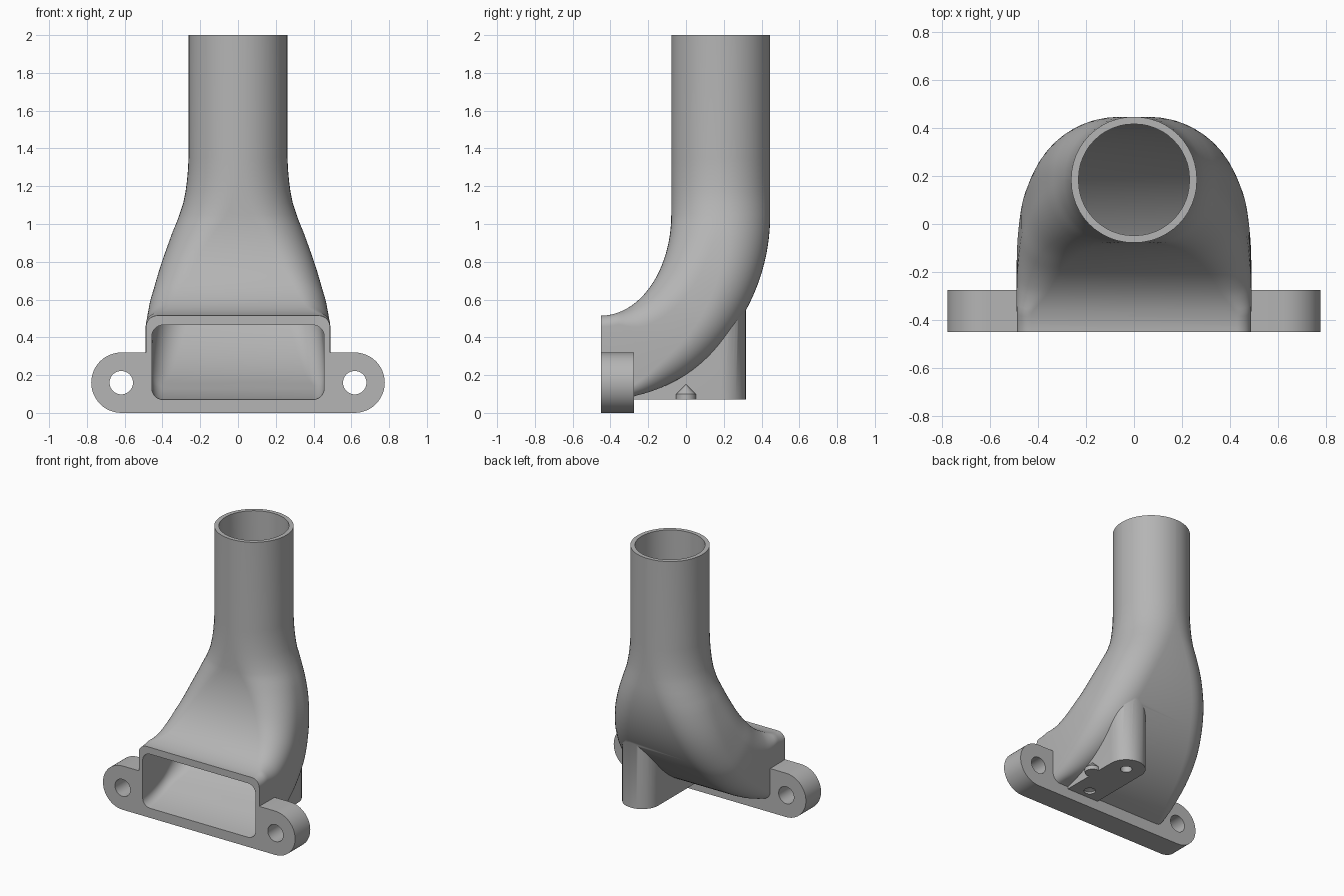
import bpy, bmesh, math
from mathutils import Vector

cube = bpy.data.objects.get("Cube")
if cube:
    bpy.data.objects.remove(cube)

grey = bpy.data.materials.new("plain grey")
grey.use_nodes = True
grey.diffuse_color = (0.46, 0.46, 0.46, 1)
grey.node_tree.nodes["Principled BSDF"].inputs["Base Color"].default_value = (0.46, 0.46, 0.46, 1)

FRONT, BACK_OF_FLANGE, BEND_Z, TOP = -0.45, -0.275, 1.05, 2.0


def make(name, bm):
    bmesh.ops.recalc_face_normals(bm, faces=bm.faces)
    mesh = bpy.data.meshes.new(name)
    bm.to_mesh(mesh)
    bm.free()
    mesh.materials.append(grey)
    obj = bpy.data.objects.new(name, mesh)
    bpy.context.collection.objects.link(obj)
    return obj


def loft(name, rings):
    bm = bmesh.new()
    loops = [[bm.verts.new(p) for p in ring] for ring in rings]
    n = len(loops[0])
    for a, b in zip(loops, loops[1:]):
        for i in range(n):
            bm.faces.new((a[i], a[(i + 1) % n], b[(i + 1) % n], b[i]))
    bm.faces.new(loops[0])
    bm.faces.new(loops[-1])
    return make(name, bm)


def circle(x, y, z, r, axis="z", n=40):
    pts = []
    for i in range(n):
        c, s = r * math.cos(math.tau * i / n), r * math.sin(math.tau * i / n)
        pts.append(Vector((x + c, y + s, z) if axis == "z" else (x + c, y, z + s)))
    return pts


def stadium(cx, half, r, n=24):
    # Outline of two half circles joined by straight sides, in the (u, v) plane
    pts = []
    for side in (1, -1):
        for i in range(n + 1):
            a = math.pi * (i / n - 0.5)
            pts.append((cx + side * (half + r * math.cos(a)), side * r * math.sin(a)))
    return pts


def curve(keys, t):
    # Smooth interpolation through (t, value) pairs
    n = len(keys)
    i = max(k for k in range(n - 1) if k == 0 or keys[k][0] <= t)

    def slope(k):
        a, b = keys[max(k - 1, 0)], keys[min(k + 1, n - 1)]
        return (b[1] - a[1]) / (b[0] - a[0])

    (t0, v0), (t1, v1) = keys[i], keys[i + 1]
    d = t1 - t0
    u = min(max((t - t0) / d, 0), 1)
    return ((1 + 2 * u) * (1 - u) ** 2 * v0 + u * (1 - u) ** 2 * d * slope(i)
            + u * u * (3 - 2 * u) * v1 + u * u * (u - 1) * d * slope(i + 1))


WIDTH = [(0, .487), (.3, .487), (.5, .47), (.6, .45), (.75, .41), (.9, .355),
         (1, .31), (1.1, .281), (1.3, .262), (2, .262)]
CORNER = [(0, .06), (.13, .06), (.2, .09), (.3, .13), (.6, .19), (.8, .22),
          (1, .25), (1.3, .262), (2, .262)]


def duct_ring(t, wall):
    # Rounded section; t runs 0..1 round the bend, then up the straight pipe
    ang = min(t, 1) * math.pi / 2
    rise = max(t - 1, 0)
    s, c = math.sin(ang), math.cos(ang)
    inner = Vector((0, FRONT + 0.372 * s, BEND_Z - 0.535 * c + rise))
    outer = Vector((0, FRONT + 0.896 * s, BEND_Z - 0.98 * c + rise))
    d = (outer - inner).normalized()
    if wall:
        inner += d * (0.03 + 0.02 * max(0, 1 - t / 0.3))
        outer -= d * 0.03 * min(1, t / 0.2)
    else:
        outer += d * 0.03 * max(0, 1 - t / 0.13)
    mid, h = (inner + outer) / 2, (outer - inner).length / 2
    w = curve(WIDTH, t) - wall
    r = min(max(curve(CORNER, t) - wall, 0.06), 0.99 * h, 0.99 * w)
    pts = []
    for q in range(4):
        sx, sd = ((1, 1), (-1, 1), (-1, -1), (1, -1))[q]
        for i in range(13):
            a = math.pi / 2 * (q + i / 12)
            pts.append(mid + Vector((sx * (w - r) + r * math.cos(a), 0, 0))
                       + d * (sd * (h - r) + r * math.sin(a)))
    return pts


steps = [i / 36 for i in range(37)] + [1.06, 1.12, 1.18, 1.24, 1.3, 1 + TOP - BEND_Z]

# Duct from the wide mouth to the round pipe
body = loft("duct", [duct_ring(t, 0) for t in steps])

# Hollow of the duct, run past both ends
hollow = [duct_ring(t, 0.031) for t in steps]
hollow.insert(0, [p - Vector((0, 0.05, 0)) for p in hollow[0]])
hollow.append([p + Vector((0, 0, 0.05)) for p in hollow[-1]])
cavity = loft("cavity_cutter", hollow)

# Mounting flange with rounded ears
ears = stadium(0, 0.617, 0.16)
flange = loft("flange", [[(u, y, v + 0.16) for u, v in ears] for y in (FRONT, BACK_OF_FLANGE)])

# Round post and the low pad joining it to the flange
PX, PY, PR, PZ = 0.225, 0.185, 0.132, 0.07
post = loft("post", [circle(PX, PY, z, PR) for z in (PZ, 0.72)])
pad = loft("pad", [[(PX + sx * PR, y, z) for sx, y in ((-1, -0.3), (1, -0.3), (1, PY), (-1, PY))]
                   for z in (PZ, 0.4)])


def pointed(name, x, y, r, z0, z1, z2):
    return loft(name, [circle(x, y, z0, r), circle(x, y, z1, r), circle(x, y, z2, 0.001)])


# Screw holes in the ears and the blind holes under the pad
cutters = [cavity]
for side in (-1, 1):
    cutters.append(loft("ear_hole_cutter", [circle(side * 0.618, y, 0.16, 0.062, "y")
                                            for y in (FRONT - 0.05, BACK_OF_FLANGE + 0.05)]))
cutters.append(pointed("post_hole_cutter", PX, PY, 0.04, 0.0, 0.15, 0.19))
cutters.append(pointed("pad_hole_cutter", PX, -0.2, 0.04, 0.03, 0.085, 0.1))

# Join the solids, then cut the openings
for parts, op in (((flange, post, pad), "UNION"), (cutters, "DIFFERENCE")):
    for part in parts:
        mod = body.modifiers.new(part.name, "BOOLEAN")
        mod.operation, mod.solver, mod.object = op, "EXACT", part
bpy.context.view_layer.update()
result = bpy.data.meshes.new_from_object(body.evaluated_get(bpy.context.evaluated_depsgraph_get()))
body.modifiers.clear()
body.data = result
for part in [flange, post, pad] + cutters:
    bpy.data.objects.remove(part)

# Small pointed pin beside the pad
pin = pointed("pin", 0.37, 0, 0.052, PZ, 0.1, 0.15)

for obj in (body, pin):
    bpy.ops.object.select_all(action="DESELECT")
    obj.select_set(True)
    bpy.context.view_layer.objects.active = obj
    bpy.ops.object.shade_smooth_by_angle(angle=math.radians(35))
